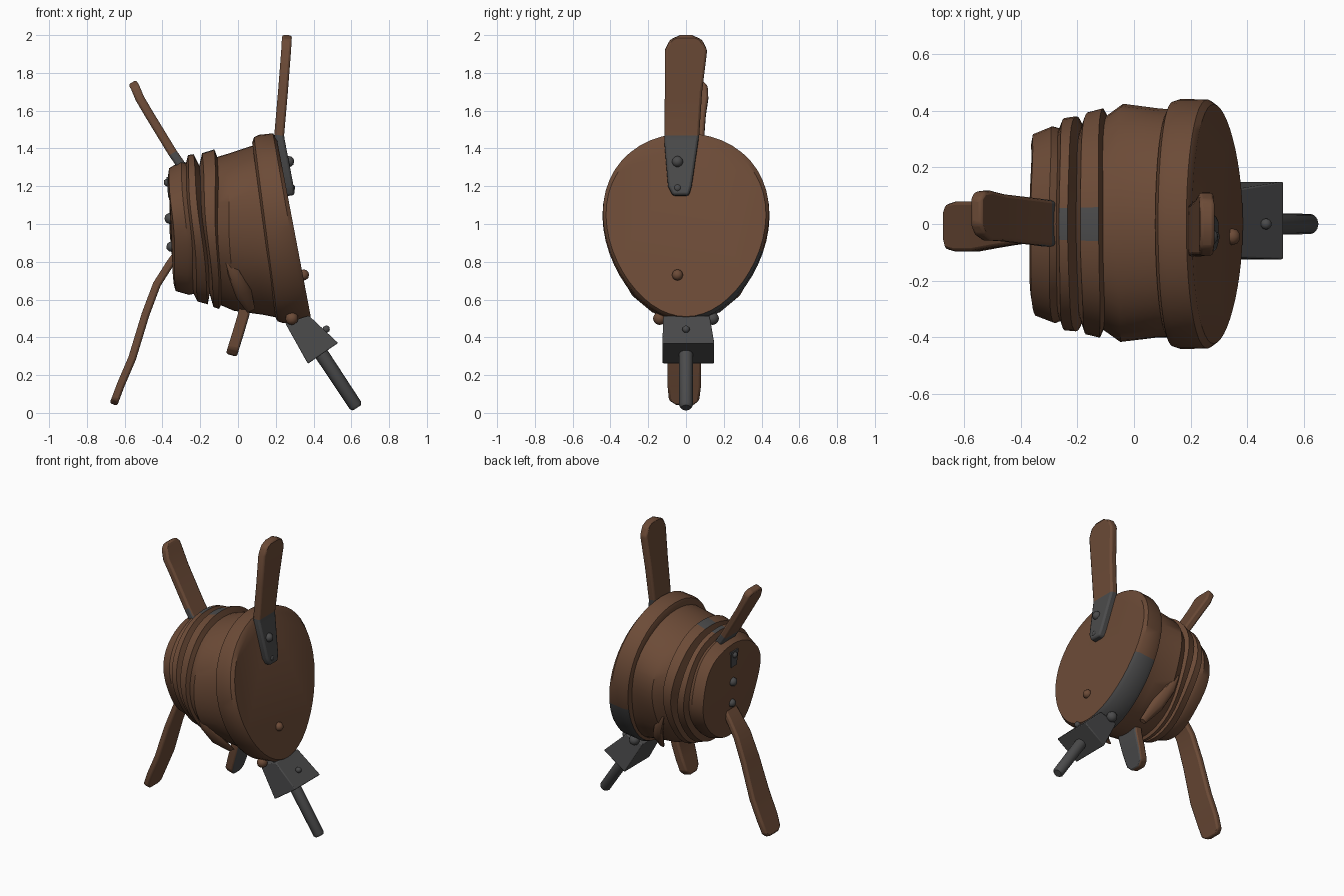
import bpy, bmesh, math
from mathutils import Vector

cube = bpy.data.objects.get("Cube")
if cube:
    bpy.data.objects.remove(cube, do_unlink=True)


def material(name, color):
    m = bpy.data.materials.new(name)
    m.use_nodes = True
    m.diffuse_color = (*color, 1)
    m.node_tree.nodes["Principled BSDF"].inputs["Base Color"].default_value = (*color, 1)
    return m


MATS = [material("brown leather and wood", (0.15, 0.07, 0.038)),
        material("dark iron", (0.07, 0.07, 0.071))]
WOOD, IRON = 0, 1


def finish(name, bm, rule, bevel=0, angle=35):
    """Turn a bmesh into a shaded object, choosing each face's material by rule."""
    bmesh.ops.recalc_face_normals(bm, faces=bm.faces)
    for f in bm.faces:
        f.material_index = rule(f.calc_center_median(), f.normal)
    mesh = bpy.data.meshes.new(name)
    bm.to_mesh(mesh)
    bm.free()
    for m in MATS:
        mesh.materials.append(m)
    ob = bpy.data.objects.new(name, mesh)
    bpy.context.collection.objects.link(ob)
    if bevel:
        mod = ob.modifiers.new("soft edges", "BEVEL")
        mod.width = bevel
        mod.segments = 2
        mod.limit_method = "ANGLE"
    bpy.ops.object.select_all(action="DESELECT")
    ob.select_set(True)
    bpy.context.view_layer.objects.active = ob
    bpy.ops.object.shade_smooth_by_angle(angle=math.radians(angle))
    return ob


def loft(rings):
    """Skin a list of equal closed rings and cap both ends."""
    bm = bmesh.new()
    loops = [[bm.verts.new(p) for p in ring] for ring in rings]
    n = len(loops[0])
    for a, b in zip(loops, loops[1:]):
        for j in range(n):
            k = (j + 1) % n
            bm.faces.new((a[j], a[k], b[k], b[j]))
    bm.faces.new(loops[0])
    bm.faces.new(loops[-1])
    return bm


def plank(name, path, thick, rule, bevel=0.012):
    """Flat bar along (x, z) points, each with its own y range."""
    rings = []
    for i, (x, z, y0, y1) in enumerate(path):
        a, b = path[max(i - 1, 0)], path[min(i + 1, len(path) - 1)]
        t = Vector((b[0] - a[0], 0, b[1] - a[1])).normalized()
        off = Vector((t.z, 0, -t.x)) * thick / 2
        lo, hi = Vector((x, y0, z)), Vector((x, y1, z))
        rings.append([lo - off, lo + off, hi + off, hi - off])
    return finish(name, loft(rings), rule, bevel)


def rivet(name, pos, radius, mat):
    bm = bmesh.new()
    bmesh.ops.create_icosphere(bm, subdivisions=2, radius=radius)
    bmesh.ops.translate(bm, verts=bm.verts, vec=pos)
    finish(name, bm, lambda c, n: mat)


def egg(xt, zt, xb, zb, w, wobble=0, phase=0, segs=48):
    """Egg-shaped ring hung between a top point and a bottom point."""
    ring = []
    for j in range(segs):
        t = math.tau * j / segs
        c, s = math.cos(t), math.sin(t)
        f = (1 + c) / 2
        x = xb + (xt - xb) * f + wobble * math.sin(3 * t + phase) * s * s
        y = w * s * (0.985 + 0.15 * c) + wobble * math.sin(4 * t + phase) * s
        ring.append(Vector((x, y, zb + (zt - zb) * f)))
    return ring


# Pleated leather bag with the small end board
# each station: top x, top z, bottom x, bottom z, half width
pleats = [
    (-.37, 1.26, -.34, .68, .285), (-.365, 1.295, -.33, .645, .32),
    (-.30, 1.335, -.26, .625, .345), (-.275, 1.325, -.235, .63, .335),
    (-.265, 1.365, -.215, .59, .37), (-.235, 1.37, -.16, .575, .375),
    (-.205, 1.31, -.15, .63, .335), (-.19, 1.375, -.13, .56, .39),
    (-.125, 1.395, -.10, .55, .405), (-.11, 1.355, -.09, .57, .38),
    (-.06, 1.37, -.02, .54, .425), (.06, 1.41, .13, .52, .41),
    (.10, 1.42, .23, .50, .41)]


def strap_rule(c, n):
    top = abs(c.y) < 0.07 and c.z > 1.3
    on_pleat = -0.262 < c.x < -0.225 or -0.185 < c.x < -0.13
    return IRON if top and on_pleat else WOOD


finish("leather_bag", loft([egg(*p, wobble=0.008, phase=i * 0.35)
                            for i, p in enumerate(pleats)]), strap_rule)

# Large front board, with an iron band on one lower edge
board = [(.075, 1.43, .20, .50, .41), (.085, 1.46, .21, .485, .435),
         (.11, 1.472, .24, .475, .444), (.185, 1.48, .36, .49, .442),
         (.205, 1.455, .385, .51, .425)]
finish("large_board", loft([egg(*p) for p in board]),
       lambda c, n: IRON if c.y > 0.07 and c.z < 0.86 and abs(n.x) < 0.75 else WOOD)

# Upright handle whose lower end is an iron bracket
plank("top_handle", [
    (.275, 1.15, -.07, .015), (.268, 1.20, -.095, .03), (.222, 1.44, -.115, .065),
    (.218, 1.47, -.115, .07), (.238, 1.70, -.112, .085), (.255, 1.92, -.112, .112),
    (.258, 1.975, -.085, .085), (.26, 2.0, -.03, .03)], 0.052,
    lambda c, n: IRON if c.z < 1.46 else WOOD)

# Rear upper handle with an iron foot
plank("rear_upper_handle", [
    (-.27, 1.26, -.08, .08), (-.31, 1.325, -.08, .085), (-.345, 1.375, -.075, .09),
    (-.47, 1.58, -.06, .105), (-.52, 1.665, -.058, .118), (-.545, 1.725, -.04, .115),
    (-.56, 1.75, .0, .09)], 0.048,
    lambda c, n: IRON if c.z < 1.36 else WOOD)

# Rear lower handle
plank("rear_lower_handle", [
    (-.31, .86, -.06, .055), (-.36, .79, -.065, .06), (-.43, .68, -.075, .07),
    (-.49, .52, -.085, .075), (-.56, .29, -.098, .08), (-.62, .15, -.098, .08),
    (-.65, .07, -.09, .07), (-.66, .045, -.05, .04)], 0.042,
    lambda c, n: WOOD)

# Short underside grip, iron on the face toward the nozzle
plank("underside_grip", [
    (.04, .62, -.09, .09), (.03, .52, -.085, .085), (.0, .42, -.08, .08),
    (-.025, .34, -.07, .07), (-.035, .305, -.035, .035)], 0.06,
    lambda c, n: IRON if n.x > 0.5 else WOOD)

# Folded leather tabs on both lower flanks
for side, name in ((-1, "front_fold"), (1, "back_fold")):
    rings = []
    for x, y, z, r in ((-.07, .35, .84, .008), (-.02, .33, .74, .032),
                       (.03, .26, .63, .04), (.07, .17, .54, .02)):
        rings.append([Vector((x + r * math.cos(a), side * (y + r * .7 * math.sin(a)),
                              z + r * .5 * math.cos(a)))
                      for a in (math.tau * k / 10 for k in range(10))])
    finish(name, loft(rings), lambda c, n: WOOD)

# Flared square nozzle socket and its pipe
socket = [((.25, .475), (.375, .515), -.12, .125), ((.37, .26), (.53, .37), -.125, .15)]
finish("nozzle_socket", loft([
    [Vector((a[0], y0, a[1])), Vector((b[0], y0, b[1])),
     Vector((b[0], y1, b[1])), Vector((a[0], y1, a[1]))]
    for a, b, y0, y1 in socket]), lambda c, n: IRON, 0.006)

start, end = Vector((.41, 0, .36)), Vector((.63, 0, .027))
axis = (end - start).normalized()
across = Vector((-axis.z, 0, axis.x))
pipe = []
for d, r in ((0, .038), (.385, .036), (.399, .026)):
    pipe.append([start + axis * d + across * r * math.cos(a) + Vector((0, r * math.sin(a), 0))
                 for a in (math.tau * k / 12 for k in range(12))])
finish("nozzle_pipe", loft(pipe), lambda c, n: IRON)

# Plate on the small end board
plank("end_plate", [(-.369, 1.25, -.04, .04), (-.361, 1.14, -.03, .03)], 0.018,
      lambda c, n: IRON, 0)

# Rivets
for name, pos, r, mat in (
        ("bracket_rivet_upper", (.268, -.045, 1.33), .03, IRON),
        ("bracket_rivet_lower", (.278, -.045, 1.19), .025, IRON),
        ("board_rivet", (.347, -.045, .73), .03, WOOD),
        ("socket_rivet", (.467, 0, .443), .02, IRON),
        ("socket_rivet_front", (.285, -.14, .50), .035, WOOD),
        ("socket_rivet_back", (.30, .14, .50), .035, IRON),
        ("end_rivet_top", (-.372, 0, 1.22), .022, IRON),
        ("end_rivet_middle", (-.36, 0, 1.03), .03, IRON),
        ("end_rivet_bottom", (-.352, 0, .88), .028, IRON)):
    rivet(name, pos, r, mat)
